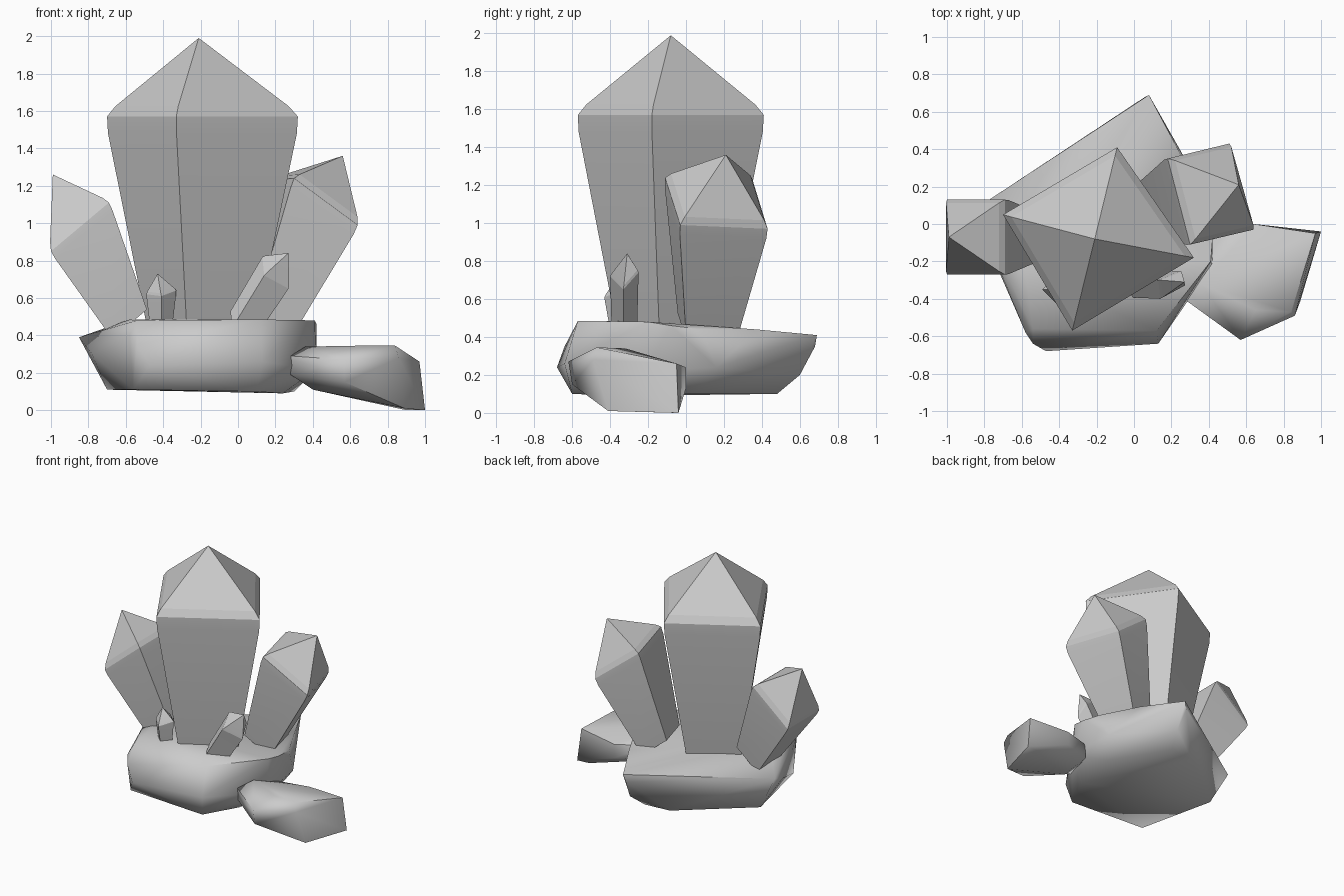
import bpy, bmesh
from mathutils import Vector


def finish(name, bm, angle):
    bmesh.ops.recalc_face_normals(bm, faces=bm.faces)
    mesh = bpy.data.meshes.new(name)
    bm.to_mesh(mesh)
    bm.free()
    obj = bpy.data.objects.new(name, mesh)
    bpy.context.collection.objects.link(obj)
    bpy.ops.object.select_all(action='DESELECT')
    obj.select_set(True)
    bpy.context.view_layer.objects.active = obj
    bpy.ops.object.shade_smooth_by_angle(angle=angle)
    return obj


def crystal(name, corners, apex, base, scale):
    """Four-sided tapering shaft, softened shoulder and pyramid tip."""
    ring = [Vector(c) for c in corners]
    apex, base = Vector(apex), Vector(base)
    mid = sum(ring, Vector()) / 4
    levels = [
        [base + (c - mid) * scale for c in ring],
        [mid + (c - mid) * 0.99 + (base - mid) * 0.08 for c in ring],
        ring,
        [c.lerp(apex, 0.09) + (apex - mid) * 0.04 for c in ring],
    ]
    bm = bmesh.new()
    loops = [[bm.verts.new(p) for p in level] for level in levels]
    tip = bm.verts.new(apex)
    bm.faces.new(loops[0])
    for i in range(4):
        j = (i + 1) % 4
        for a, b in zip(loops, loops[1:]):
            bm.faces.new((a[i], a[j], b[j], b[i]))
        bm.faces.new((loops[-1][i], loops[-1][j], tip))
    finish(name, bm, 0.15)


def rock(name, points):
    """Softly shaded boulder wrapped around a few corner points."""
    bm = bmesh.new()
    for p in points:
        bm.verts.new(p)
    bmesh.ops.convex_hull(bm, input=bm.verts)
    loose = [v for v in bm.verts if not v.link_faces]
    bmesh.ops.delete(bm, geom=loose, context='VERTS')
    finish(name, bm, 1.15)


# Crystals growing out of the rock
crystal("main_crystal",
        [(-0.70, 0.05, 1.57), (-0.33, -0.57, 1.57), (0.32, -0.18, 1.57), (-0.09, 0.41, 1.57)],
        (-0.21, -0.08, 1.99), (-0.20, -0.08, 0.44), 0.57)
crystal("left_crystal",
        [(-1.0, -0.27, 0.85), (-0.69, -0.27, 1.11), (-0.69, 0.13, 1.11), (-1.0, 0.13, 0.85)],
        (-0.99, -0.07, 1.26), (-0.58, -0.07, 0.46), 0.6)
crystal("right_crystal",
        [(0.64, -0.03, 0.99), (0.51, 0.43, 0.97), (0.18, 0.35, 1.23), (0.30, -0.11, 1.24)],
        (0.56, 0.21, 1.36), (0.15, 0.11, 0.45), 0.57)
crystal("small_left_crystal",
        [(-0.49, -0.35, 0.62), (-0.41, -0.43, 0.61), (-0.33, -0.35, 0.64), (-0.41, -0.27, 0.64)],
        (-0.43, -0.35, 0.73), (-0.41, -0.34, 0.45), 0.75)
crystal("small_right_crystal",
        [(0.27, -0.33, 0.65), (0.25, -0.25, 0.74), (0.13, -0.30, 0.82), (0.14, -0.40, 0.72)],
        (0.27, -0.31, 0.84), (0.02, -0.32, 0.45), 0.9)

# Base rocks
rock("main_rock", [
    (-0.85, 0.08, 0.39), (-0.58, -0.25, 0.485), (-0.54, -0.56, 0.48), (0.12, -0.57, 0.485),
    (0.41, -0.20, 0.48), (0.42, -0.08, 0.46), (0.40, 0.08, 0.44), (0.25, 0.37, 0.44),
    (0.08, 0.69, 0.41), (0.06, 0.68, 0.35), (-0.58, -0.58, 0.40), (-0.54, -0.64, 0.35),
    (-0.47, -0.68, 0.24), (0.13, -0.64, 0.26), (0.42, -0.22, 0.22), (0.38, 0.16, 0.24),
    (-0.78, -0.12, 0.30), (-0.70, 0.05, 0.11), (-0.56, -0.57, 0.11), (0.10, -0.60, 0.10),
    (0.24, -0.32, 0.09), (0.30, 0.05, 0.10), (0.03, 0.48, 0.10), (-0.18, 0.46, 0.10),
    (0.08, 0.60, 0.20)])
rock("small_rock", [
    (0.28, -0.41, 0.29), (0.28, -0.40, 0.19), (0.36, -0.32, 0.34), (0.57, -0.62, 0.27),
    (0.57, -0.60, 0.15), (0.65, -0.46, 0.345), (0.84, -0.47, 0.345), (0.86, -0.49, 0.28),
    (0.89, -0.41, 0.01), (1.0, -0.04, 0.0), (0.97, -0.05, 0.26), (0.90, -0.05, 0.0),
    (0.64, 0.0, 0.24), (0.64, 0.0, 0.13), (0.40, -0.33, 0.11), (0.40, -0.09, 0.26),
    (0.40, -0.09, 0.14)])
